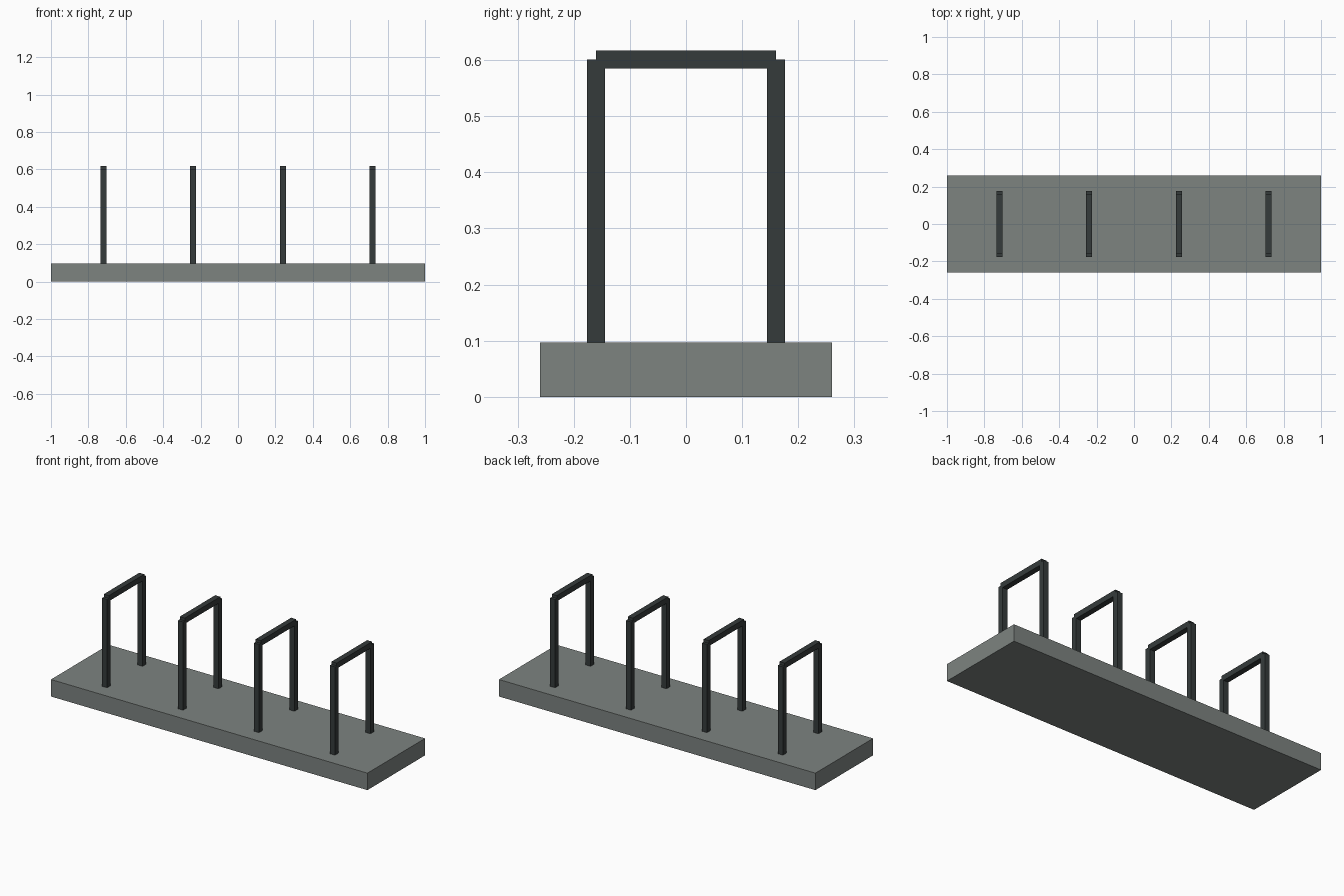
import bpy

cube = bpy.data.objects.get("Cube")
if cube:
    bpy.data.objects.remove(cube, do_unlink=True)


def material(name, rgb):
    m = bpy.data.materials.new(name)
    m.use_nodes = True
    m.diffuse_color = (*rgb, 1)
    m.node_tree.nodes["Principled BSDF"].inputs["Base Color"].default_value = (*rgb, 1)
    return m


def box(name, low, high, mat):
    """Box spanning two opposite corners."""
    centre = [(a + b) / 2 for a, b in zip(low, high)]
    size = [b - a for a, b in zip(low, high)]
    bpy.ops.mesh.primitive_cube_add(size=1, location=centre)
    ob = bpy.context.object
    ob.name = name
    ob.scale = size
    bpy.ops.object.transform_apply(location=False, rotation=False, scale=True)
    ob.data.materials.append(mat)
    return ob


concrete = material("concrete grey", (0.205, 0.227, 0.217))
steel = material("dark steel", (0.036, 0.044, 0.044))

SLAB_TOP = 0.097
RAIL_Z = 0.601      # centre line of the top rail
REACH = 0.16        # post centre distance from the middle
HALF = 0.016        # half thickness of the bars

# Base slab
box("base_slab", (-1, -0.26, 0), (1, 0.26, SLAB_TOP), concrete)

# Four square hoops across the slab
for i in range(4):
    x = -0.72 + i * 0.48
    for side, y in (("front", -REACH), ("back", REACH)):
        box(f"{side}_post_{i + 1}", (x - HALF, y - HALF, SLAB_TOP),
            (x + HALF, y + HALF, RAIL_Z), steel)
    box(f"top_rail_{i + 1}", (x - HALF, -REACH, RAIL_Z - HALF),
        (x + HALF, REACH, RAIL_Z + HALF), steel)
